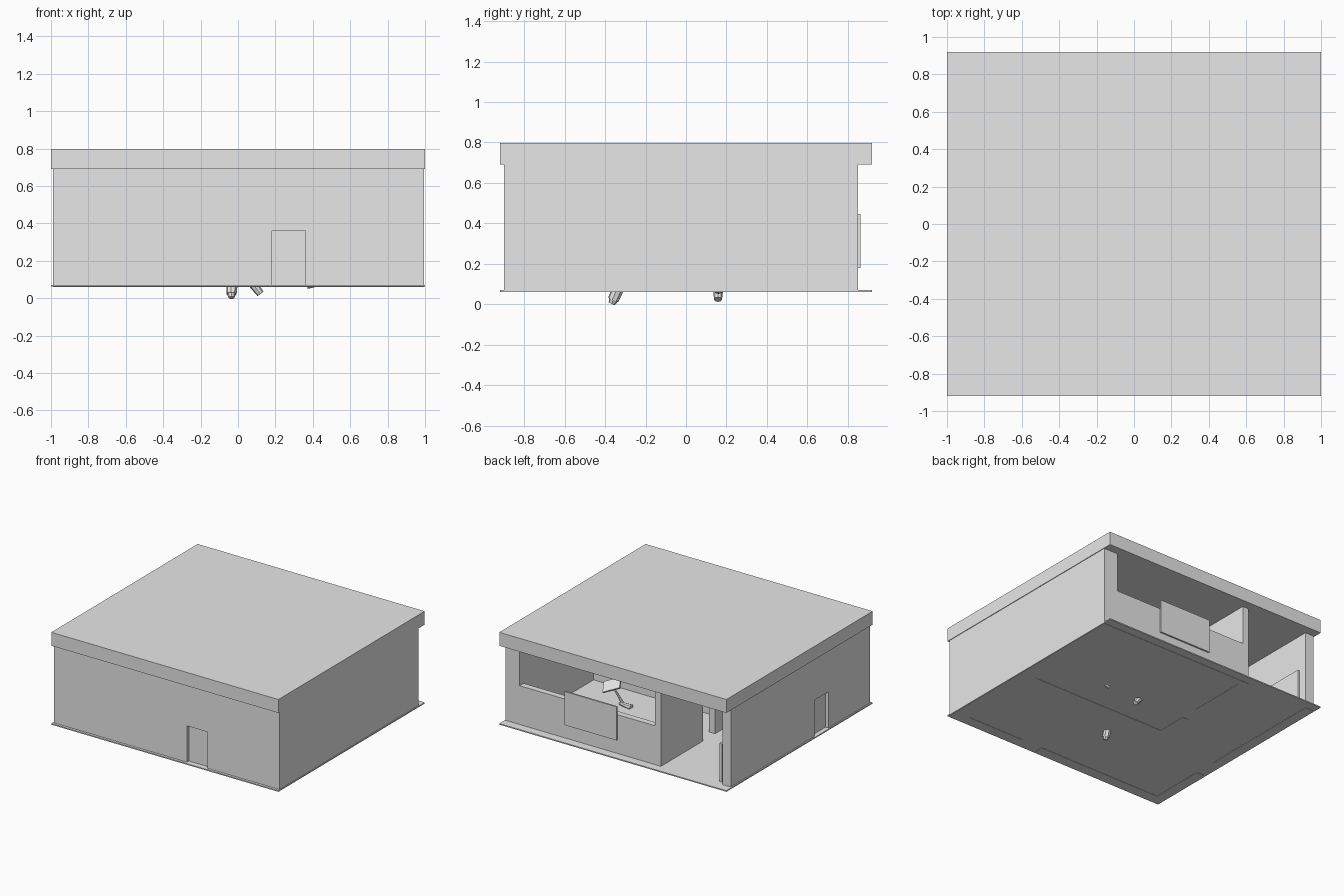
import bpy
import bmesh
from mathutils import Vector

if "Cube" in bpy.data.objects:
    bpy.data.objects.remove(bpy.data.objects["Cube"], do_unlink=True)

GREY = (0.8, 0.8, 0.8, 1)
plaster = bpy.data.materials.new("plain_grey")
plaster.use_nodes = True
plaster.diffuse_color = GREY
plaster.node_tree.nodes["Principled BSDF"].inputs["Base Color"].default_value = GREY

BASE, CEILING, DOOR_TOP = 0.06, 0.69, 0.36


def finish(name, bm):
    bmesh.ops.recalc_face_normals(bm, faces=bm.faces)
    mesh = bpy.data.meshes.new(name)
    bm.to_mesh(mesh)
    bm.free()
    mesh.materials.append(plaster)
    obj = bpy.data.objects.new(name, mesh)
    bpy.context.scene.collection.objects.link(obj)
    return obj


def add_box(bm, x, y, z):
    verts = bmesh.ops.create_cube(bm, size=1)["verts"]
    for v in verts:
        v.co = [(lo + hi) / 2 + c * (hi - lo) for c, (lo, hi) in zip(v.co, (x, y, z))]


def box(name, x, y, z=(BASE, CEILING)):
    bm = bmesh.new()
    add_box(bm, x, y, z)
    return finish(name, bm)


def wall_with_door(name, axis, along, across, gap):
    """Wall running along x or y, with a doorway and a lintel over it."""
    bm = bmesh.new()
    spans = [((along[0], gap[0]), (BASE, CEILING)),
             ((gap[1], along[1]), (BASE, CEILING)),
             (gap, (DOOR_TOP, CEILING))]
    for span, z in spans:
        x, y = (span, across) if axis == "x" else (across, span)
        add_box(bm, x, y, z)
    return finish(name, bm)


def rod(name, start, end, r1, r2, sides=8):
    """Tapered rod between two points."""
    start, end = Vector(start), Vector(end)
    bm = bmesh.new()
    bmesh.ops.create_cone(bm, cap_ends=True, segments=sides, radius1=r1,
                          radius2=r2, depth=(end - start).length)
    obj = finish(name, bm)
    obj.location = (start + end) / 2
    obj.rotation_euler = (end - start).to_track_quat("Z", "Y").to_euler()
    return obj


# Floor and roof slabs
box("floor_slab", (-1, 1), (-0.92, 0.92), (0.062, 0.071))
box("roof_slab", (-1, 1), (-0.92, 0.92), (CEILING, 0.797))

# Outer walls
wall_with_door("front_wall", "x", (-0.99, 0.995), (-0.9, -0.83), (0.18, 0.36))
wall_with_door("right_wall", "y", (-0.83, 0.85), (-0.99, -0.915), (-0.38, -0.2))
box("left_wall", (0.87, 0.995), (-0.83, 0.85))

# Closed doors, set back in their openings
box("front_door", (0.18, 0.36), (-0.875, -0.85), (0.071, DOOR_TOP))
box("right_door", (-0.963, -0.94), (-0.38, -0.2), (0.071, DOOR_TOP))

# Low back wall with its sign board
box("back_low_wall", (-0.32, 0.87), (0.8, 0.85), (BASE, 0.38))
box("sign_board", (0.007, 0.467), (0.85, 0.863), (0.18, 0.447))

# Inner walls
wall_with_door("inner_side_wall", "y", (-0.13, 0.85), (-0.375, -0.32), (0.17, 0.32))
box("inner_cross_wall", (-0.32, 0.87), (-0.13, -0.08))

# Open door leaf standing beside the right wall
box("open_door_leaf", (-0.89, -0.868), (0.45, 0.82), (0.071, 0.375))

# Small standing ornament in the back room
rod("ornament_stem", (0.43, 0.16, 0.071), (0.53, 0.16, 0.2), 0.012, 0.006)
panel = box("ornament_panel", (-0.07, 0.07), (-0.05, 0.05), (-0.006, 0.006))
panel.location = (0.54, 0.16, 0.21)
panel.rotation_euler = (-0.5, 0.4, 0.3)
rod("ornament_base", (0.37, 0.16, 0.075), (0.47, 0.16, 0.085), 0.025, 0.012)

# Pegs that pass down through the floor
rod("front_peg", (-0.03, -0.33, 0.09), (-0.035, -0.36, 0.022), 0.03, 0.028)
rod("front_peg_tip", (-0.035, -0.355, 0.03), (-0.035, -0.368, 0.003), 0.026, 0.016)
rod("back_peg", (0.07, 0.16, 0.09), (0.12, 0.158, 0.024), 0.026, 0.02)
